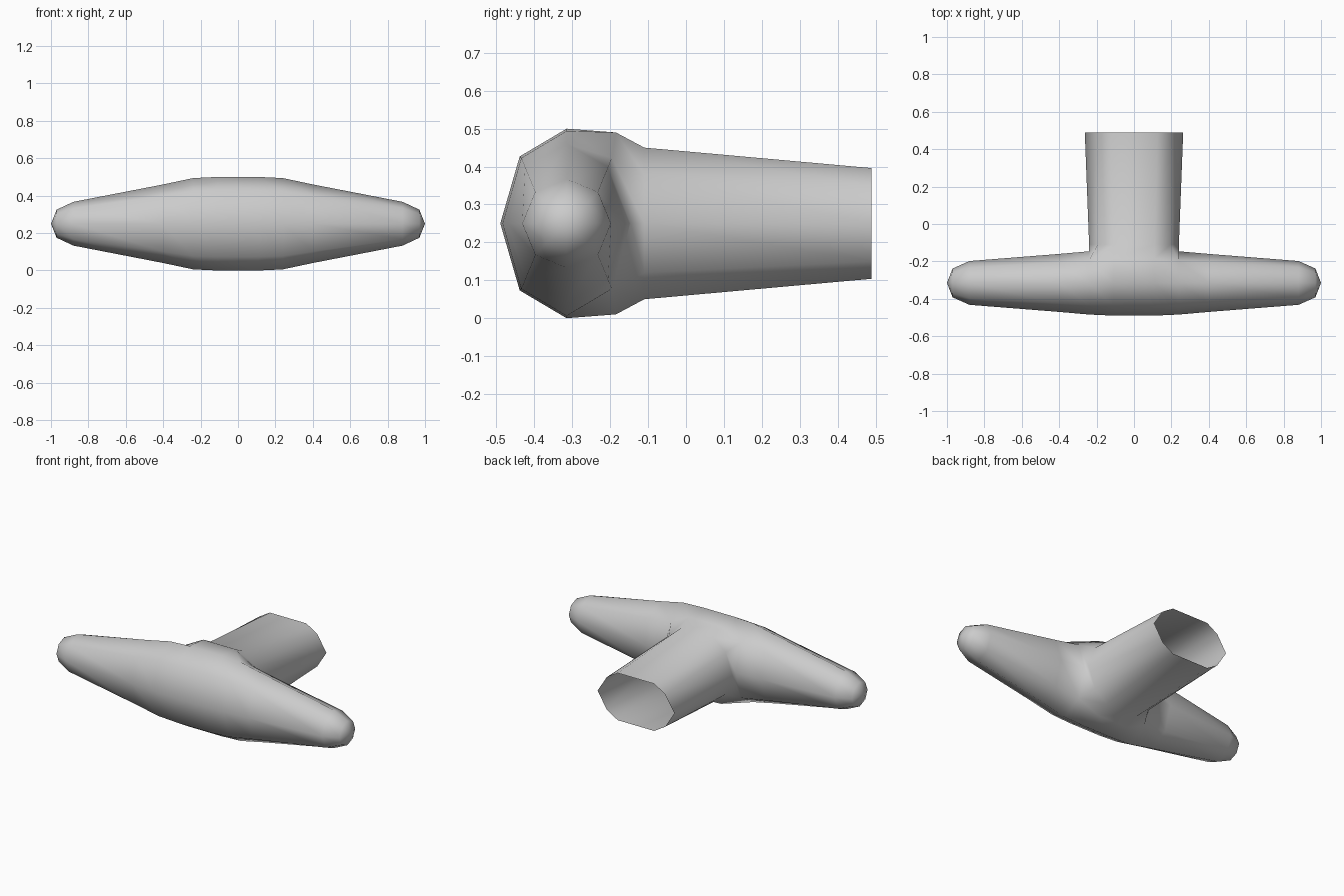
import bpy, bmesh, math

if "Cube" in bpy.data.objects:
    bpy.data.objects.remove(bpy.data.objects["Cube"])

CY, CZ = -0.315, 0.25
# crossbar stations: x, half depth (y), half height (z)
half = [(0.11, 0.175, 0.25), (0.24, 0.169, 0.244), (0.40, 0.155, 0.21),
        (0.88, 0.117, 0.117), (0.97, 0.077, 0.075)]
stations = [(-x, a, b) for x, a, b in reversed(half)] + half

bm = bmesh.new()

# crossbar: eight-sided rings, index 0 faces the stem (+y), index 2 is the top
rings = []
for x, a, b in stations:
    ring = []
    for k in range(8):
        t = k * math.pi / 4
        y, z = CY + a * math.cos(t), CZ + b * math.sin(t)
        if k in (1, 7) and abs(x) < 0.12:      # collar above and below the stem
            y, z = -0.185, CZ + (0.24 if k == 1 else -0.24)
        ring.append(bm.verts.new((x, y, z)))
    rings.append(ring)

mid = len(half)
for i in range(len(rings) - 1):
    for k in range(8):
        if mid - 2 <= i <= mid and k in (0, 7):   # opening for the stem
            continue
        n = (k + 1) % 8
        bm.faces.new((rings[i][k], rings[i][n], rings[i + 1][n], rings[i + 1][k]))

# rounded tips
for ring, x in ((rings[0], -1.0), (rings[-1], 1.0)):
    tip = bm.verts.new((x, CY, CZ))
    for k in range(8):
        bm.faces.new((ring[k], ring[(k + 1) % 8], tip))

# stem: ten-sided open tube growing from the opening
cols = rings[mid - 2:mid + 2]
loop = [c[1] for c in cols] + [cols[3][0]] + [c[7] for c in reversed(cols)] + [cols[0][0]]


def stem_ring(y, corner, shoulder, side):
    top = [(-shoulder[0], shoulder[1]), (-corner[0], corner[1]), corner, shoulder]
    pts = top + [(side, 0)] + [(x, -z) for x, z in reversed(top)] + [(-side, 0)]
    return [bm.verts.new((x, y, CZ + z)) for x, z in pts]


base = stem_ring(-0.11, (0.11, 0.20), (0.195, 0.13), 0.24)
end = stem_ring(0.49, (0.125, 0.146), (0.20, 0.10), 0.263)
for lo, hi in ((loop, base), (base, end)):
    for k in range(10):
        n = (k + 1) % 10
        bm.faces.new((lo[k], lo[n], hi[n], hi[k]))

bmesh.ops.recalc_face_normals(bm, faces=bm.faces)
for f in bm.faces:
    f.smooth = True

mesh = bpy.data.meshes.new("t_handle")
bm.to_mesh(mesh)
bm.free()
bpy.context.collection.objects.link(bpy.data.objects.new("t_handle", mesh))
